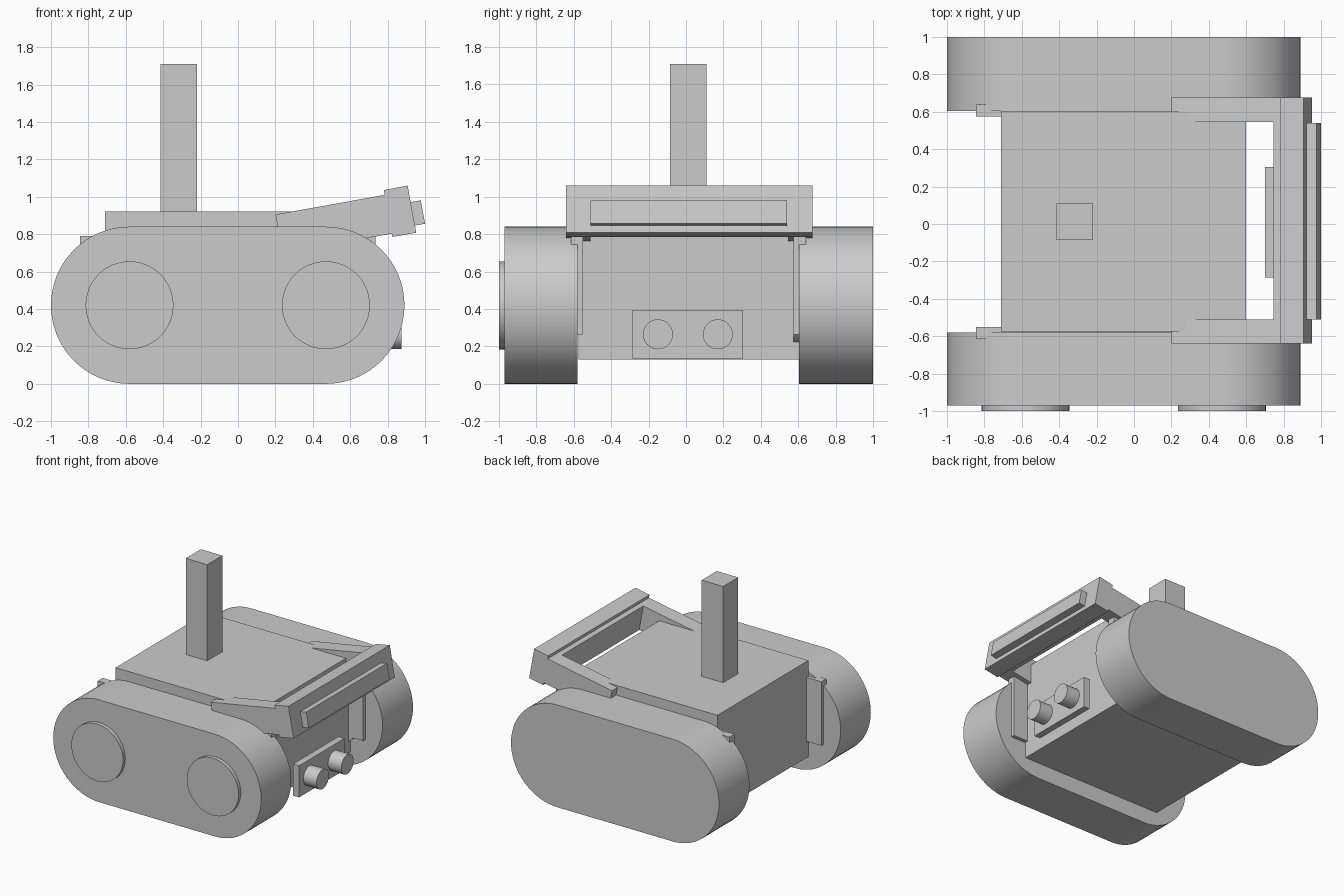
import bpy, bmesh, math
from mathutils import Vector

cube = bpy.data.objects.get("Cube")
if cube:
    bpy.data.objects.remove(cube, do_unlink=True)

grey = bpy.data.materials.new("plain_grey")
grey.use_nodes = True
COLOUR = (0.6, 0.6, 0.6, 1)
grey.diffuse_color = COLOUR
grey.node_tree.nodes["Principled BSDF"].inputs["Base Color"].default_value = COLOUR


def prism(name, profile, start, sweep, smooth=False):
    """Extrude a closed profile of 3D points, given at 'start', along 'sweep'."""
    bm = bmesh.new()
    face = bm.faces.new([bm.verts.new(Vector(p) + Vector(start)) for p in profile])
    ext = bmesh.ops.extrude_face_region(bm, geom=[face])
    moved = [g for g in ext["geom"] if isinstance(g, bmesh.types.BMVert)]
    bmesh.ops.translate(bm, verts=moved, vec=sweep)
    bmesh.ops.recalc_face_normals(bm, faces=bm.faces)
    mesh = bpy.data.meshes.new(name)
    bm.to_mesh(mesh)
    bm.free()
    mesh.materials.append(grey)
    obj = bpy.data.objects.new(name, mesh)
    bpy.context.collection.objects.link(obj)
    if smooth:
        bpy.ops.object.select_all(action='DESELECT')
        obj.select_set(True)
        bpy.context.view_layer.objects.active = obj
        bpy.ops.object.shade_smooth_by_angle(angle=math.radians(30))
    return obj


def side_prism(name, xz, y0, y1, smooth=False):
    return prism(name, [(x, 0, z) for x, z in xz], (0, y0, 0), (0, y1 - y0, 0), smooth)


def box(name, x0, x1, y0, y1, z0, z1):
    return side_prism(name, [(x0, z0), (x1, z0), (x1, z1), (x0, z1)], y0, y1)


def arc(cx, cz, r, a0, a1, n):
    angles = [math.radians(a0 + (a1 - a0) * i / n) for i in range(n + 1)]
    return [(cx + r * math.cos(a), cz + r * math.sin(a)) for a in angles]


# Body and mast
box("body", -0.71, 0.60, -0.575, 0.605, 0.13, 0.92)
box("mast", -0.415, -0.22, -0.085, 0.11, 0.90, 1.71)

# Tracks, each with two hub discs on its -y face and an inner bracket
REAR, FRONT, AXLE, RADIUS = -0.58, 0.47, 0.42, 0.42
track = arc(FRONT, AXLE, RADIUS, -90, 90, 32) + arc(REAR, AXLE, RADIUS, 90, 270, 32)
for side, y0, y1 in (("right", -0.97, -0.58), ("left", 0.605, 1.0)):
    side_prism(side + "_track", track, y0, y1, smooth=True)
    for end, x in (("rear", REAR), ("front", FRONT)):
        disc = arc(x, AXLE, 0.235, 0, 360, 48)[:-1]
        side_prism(f"{side}_{end}_hub", disc, y0 - 0.03, y0 + 0.01, smooth=True)
for side, y0, y1 in (("right", -0.615, -0.55), ("left", 0.575, 0.64)):
    box(side + "_bracket", -0.845, 0.735, y0, y1, 0.265, 0.79)

# Tilted arms joined by an inner crossbar
arm = [(0.20, 0.905), (0.80, 1.013), (0.837, 0.806), (0.237, 0.698)]
side_prism("right_arm", arm, -0.64, -0.51)
side_prism("left_arm", arm, 0.545, 0.675)
side_prism("arm_crossbar", [(0.745, 1.003), (0.80, 1.013), (0.837, 0.806), (0.782, 0.796)],
           -0.51, 0.545)

# Tilted front bar with a raised strip
side_prism("front_bar", [(0.78, 1.036), (0.907, 1.06), (0.953, 0.808), (0.825, 0.785)],
           -0.64, 0.675)
side_prism("front_strip", [(0.90, 0.967), (0.977, 0.981), (1.0, 0.856), (0.923, 0.842)],
           -0.51, 0.54)

# Sensor plate with two round lenses
box("sensor_plate", 0.70, 0.755, -0.285, 0.305, 0.135, 0.395)
for side, y in (("right", -0.15), ("left", 0.17)):
    ring = [(0, a, b) for a, b in arc(y, 0.265, 0.08, 0, 360, 32)[:-1]]
    prism(side + "_lens", ring, (0.75, 0, 0), (0.125, 0, 0), smooth=True)
